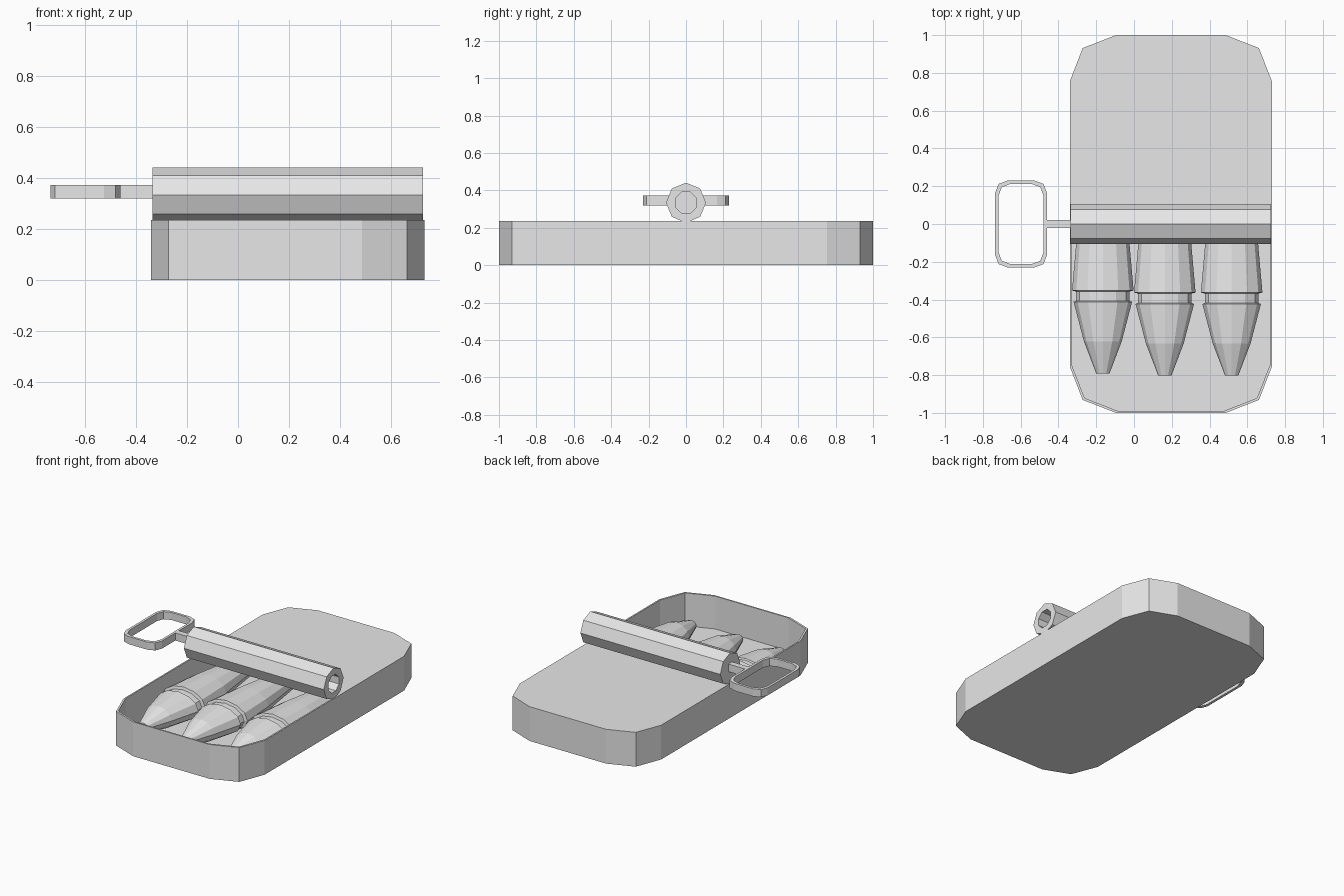
import bpy, bmesh
from math import sin, cos, pi

if "Cube" in bpy.data.objects:
    bpy.data.objects.remove(bpy.data.objects["Cube"], do_unlink=True)

GREY = (0.8, 0.8, 0.8, 1)
metal = bpy.data.materials.new("light_grey")
metal.use_nodes = True
metal.diffuse_color = GREY
metal.node_tree.nodes["Principled BSDF"].inputs["Base Color"].default_value = GREY


def loft(name, rings, cyclic=False):
    """Bridge rings of equal point count; cap the ends unless cyclic."""
    bm = bmesh.new()
    loops = [[bm.verts.new(p) for p in ring] for ring in rings]
    pairs = list(zip(loops, loops[1:]))
    if cyclic:
        pairs.append((loops[-1], loops[0]))
    else:
        bm.faces.new(loops[0])
        bm.faces.new(loops[-1])
    for a, b in pairs:
        for i in range(len(a)):
            j = (i + 1) % len(a)
            bm.faces.new((a[i], a[j], b[j], b[i]))
    bmesh.ops.recalc_face_normals(bm, faces=bm.faces)
    mesh = bpy.data.meshes.new(name)
    bm.to_mesh(mesh)
    bm.free()
    mesh.materials.append(metal)
    ob = bpy.data.objects.new(name, mesh)
    bpy.context.collection.objects.link(ob)
    return ob


def rounded(cx, hx, hy, r, z, inset=0.0, mid=0.28):
    """Rectangle outline whose corners are cut in two facets."""
    hx, hy = hx - inset, hy - inset
    k = r * mid
    corner = [(hx, hy - r), (hx - k, hy - k), (hx - r, hy)]
    pts = corner + [(-x, y) for x, y in reversed(corner)]
    pts += [(-x, -y) for x, y in pts]
    return [(cx + x, y, z) for x, y in pts]


def circle_x(x, r, z, sides=8, turn=0.0):
    return [(x, r * cos(2 * pi * i / sides + turn), z + r * sin(2 * pi * i / sides + turn))
            for i in range(sides)]


# Tin: open tub with thin walls
H, WALL = 0.235, 0.01
tin = lambda z, inset=0.0: rounded(0.195, 0.535, 1.0, 0.245, z, inset)
loft("tin_tub", [tin(0), tin(H), tin(H, WALL), tin(WALL, WALL)])

# Lid still covering the rear half
rear = [p for p in tin(H, 0.004) if p[1] > 0]
rear += [(rear[-1][0], 0, H), (rear[0][0], 0, H)]
loft("tin_lid", [[(x, y, z - d) for x, y, z in rear] for d in (0, 0.01)])

# Rolled-up part of the lid, hollow at one end
RZ = 0.334
loft("rolled_lid", [circle_x(-0.335, 0.107, RZ), circle_x(0.725, 0.107, RZ),
                    circle_x(0.725, 0.062, RZ, turn=pi / 8),
                    circle_x(0.56, 0.062, RZ, turn=pi / 8)])

# Key: shaft and loop handle
Z0, Z1 = 0.32, 0.372
bar = lambda x: [(x, -0.02, Z0), (x, 0.02, Z0), (x, 0.02, Z1), (x, -0.02, Z1)]
loft("key_shaft", [bar(-0.474), bar(-0.3)])
grip = lambda z, inset: rounded(-0.598, 0.137, 0.23, 0.065, z, inset)
loft("key_loop", [grip(Z0, 0), grip(Z1, 0), grip(Z1, 0.017), grip(Z0, 0.017)], cyclic=True)

# Fish: y, half width, half height, centre height
FISH = [(-0.80, 0.035, 0.03, 0.10), (-0.63, 0.10, 0.075, 0.105), (-0.42, 0.155, 0.095, 0.105),
        (-0.415, 0.142, 0.085, 0.105), (-0.365, 0.142, 0.085, 0.105), (-0.36, 0.163, 0.098, 0.11),
        (-0.10, 0.14, 0.09, 0.105), (0.45, 0.06, 0.05, 0.10), (0.55, 0.035, 0.035, 0.10),
        (0.72, 0.11, 0.02, 0.10)]
for name, cx, dy in (("right", -0.165, 0.008), ("middle", 0.163, -0.003), ("left", 0.517, -0.003)):
    loft(f"fish_{name}", [[(cx + w * cos(i * pi / 6), y + dy, zc + h * sin(i * pi / 6))
                           for i in range(12)] for y, w, h, zc in FISH])
